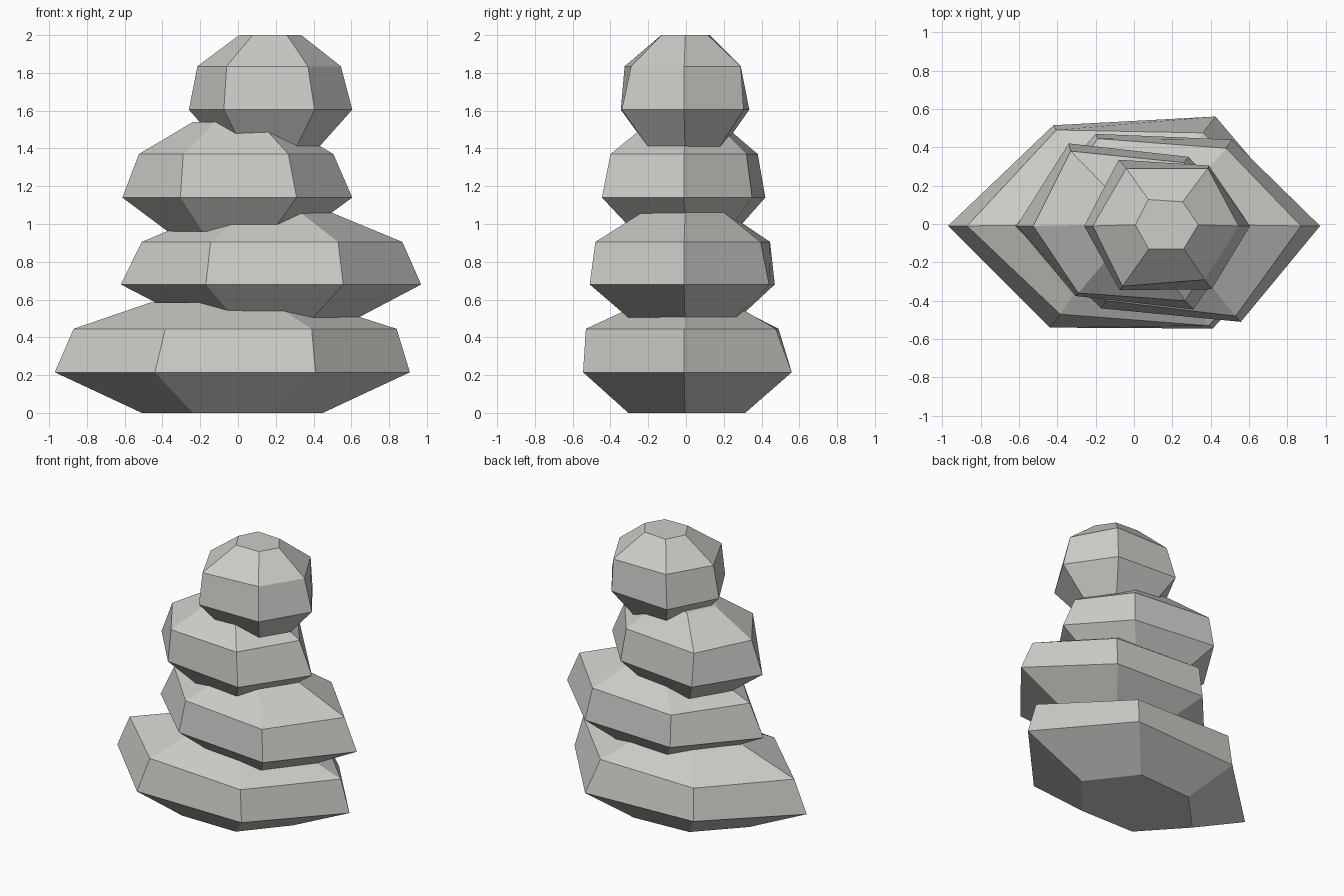
import bpy
import bmesh

stone_grey = bpy.data.materials.new("stone_grey")
stone_grey.diffuse_color = (0.60, 0.61, 0.575, 1)


def scaled(ring, cx, sx, sy):
    """Shrink a six-cornered ring towards the stone's axis."""
    return [(cx + (x - cx) * sx, y * sy) for x, y in ring]


def stone(name, heights, cx, belly, shoulder, base, crown):
    """Faceted stone: base, belly, shoulder and crown rings, capped at both ends."""
    rings = [scaled(belly, cx, *base), belly, shoulder, scaled(belly, cx, *crown)]
    bm = bmesh.new()
    loops = [[bm.verts.new((x, y, z)) for x, y in ring]
             for ring, z in zip(rings, heights)]
    for low, high in zip(loops, loops[1:]):
        for i in range(6):
            j = (i + 1) % 6
            bm.faces.new((low[i], low[j], high[j], high[i]))
    bm.faces.new(loops[0][::-1])
    bm.faces.new(loops[-1])
    bmesh.ops.recalc_face_normals(bm, faces=bm.faces)
    mesh = bpy.data.meshes.new(name)
    bm.to_mesh(mesh)
    bm.free()
    mesh.materials.append(stone_grey)
    bpy.context.collection.objects.link(bpy.data.objects.new(name, mesh))


# Corners run: left, front left, front right, right, back right, back left
stone("bottom_stone", (0, 0.215, 0.445, 0.585), -0.03,
      [(-0.97, -0.01), (-0.44, -0.54), (0.41, -0.545), (0.91, -0.01), (0.425, 0.56), (-0.42, 0.515)],
      [(-0.87, -0.01), (-0.385, -0.47), (0.39, -0.53), (0.84, -0.01), (0.36, 0.475), (-0.405, 0.49)],
      (0.51, 0.56), (0.46, 0.42))

stone("lower_middle_stone", (0.505, 0.68, 0.905, 1.06), 0.18,
      [(-0.62, -0.01), (-0.17, -0.44), (0.557, -0.51), (0.97, -0.01), (0.51, 0.44), (-0.20, 0.47)],
      [(-0.51, -0.01), (-0.145, -0.40), (0.53, -0.48), (0.87, -0.01), (0.48, 0.395), (-0.19, 0.445)],
      (0.58, 0.60), (0.40, 0.46))

stone("upper_middle_stone", (0.96, 1.14, 1.37, 1.54), -0.01,
      [(-0.612, -0.01), (-0.305, -0.375), (0.31, -0.445), (0.605, -0.01), (0.285, 0.35), (-0.34, 0.42)],
      [(-0.525, -0.01), (-0.29, -0.36), (0.267, -0.40), (0.505, -0.01), (0.26, 0.32), (-0.33, 0.38)],
      (0.60, 0.62), (0.38, 0.43))

stone("top_stone", (1.41, 1.605, 1.835, 2.0), 0.17,
      [(-0.26, -0.01), (-0.075, -0.345), (0.405, -0.34), (0.605, -0.01), (0.39, 0.305), (-0.08, 0.335)],
      [(-0.215, -0.01), (-0.06, -0.325), (0.37, -0.29), (0.545, -0.01), (0.385, 0.29), (-0.04, 0.29)],
      (0.60, 0.59), (0.38, 0.38))
